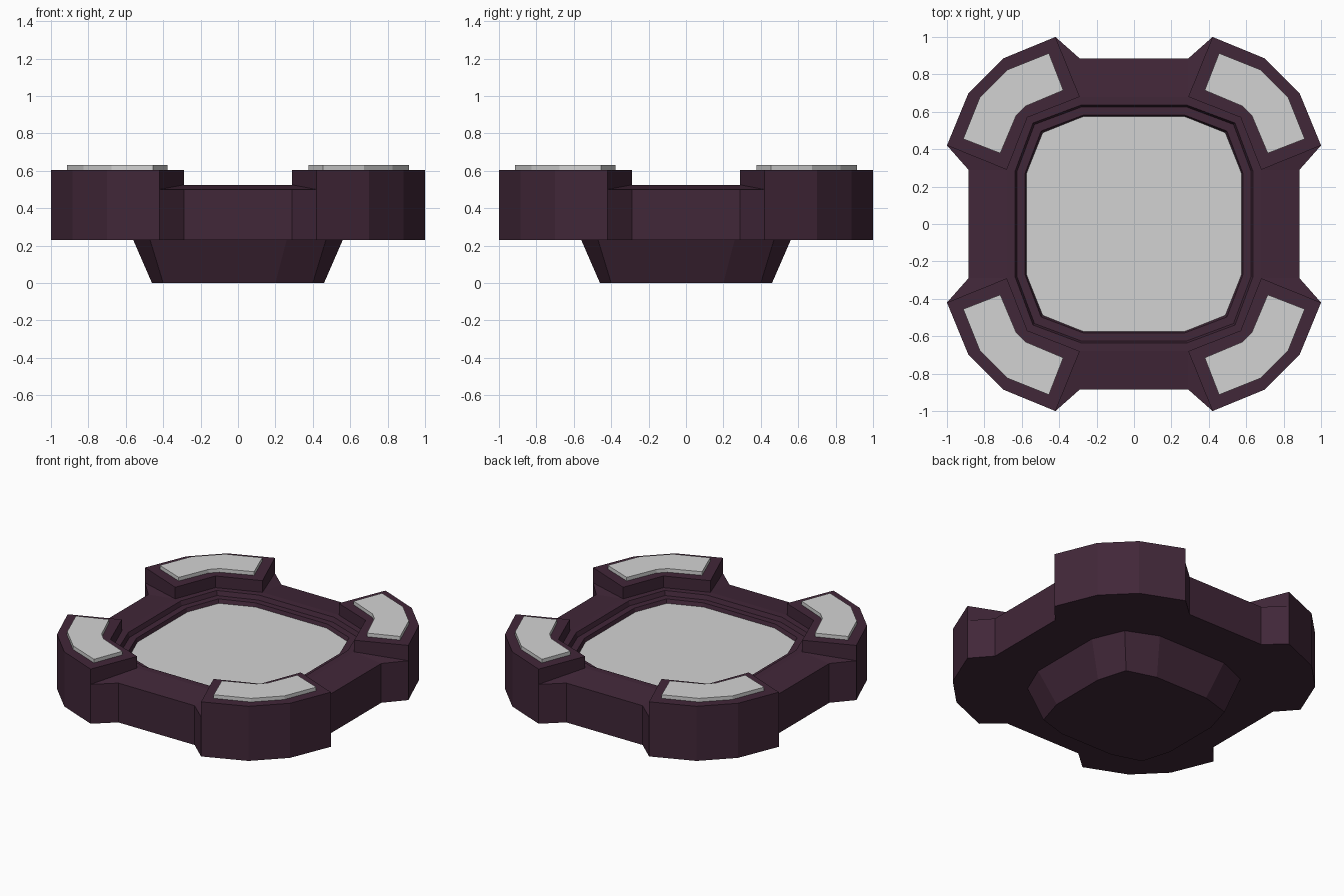
import bpy, bmesh, math

if "Cube" in bpy.data.objects:
    bpy.data.objects.remove(bpy.data.objects["Cube"])


def material(name, rgb):
    m = bpy.data.materials.new(name)
    m.diffuse_color = (*rgb, 1)
    m.use_nodes = True
    m.node_tree.nodes["Principled BSDF"].inputs["Base Color"].default_value = m.diffuse_color
    return m


PURPLE = material("dark_purple", (0.053, 0.020, 0.040))
PALE = material("pale_grey", (0.65, 0.65, 0.65))


def turn(p, q):
    """Rotate a point by q quarter turns about z."""
    x, y, z = p
    for _ in range(q):
        x, y = -y, x
    return (x, y, z)


def build(name, faces, mat, quarters=4):
    """Mesh from faces given as point lists, repeated in quarter turns."""
    bm = bmesh.new()
    for q in range(quarters):
        for f in faces:
            bm.faces.new([bm.verts.new(turn(p, q)) for p in f])
    bmesh.ops.remove_doubles(bm, verts=bm.verts, dist=0.0005)
    bmesh.ops.recalc_face_normals(bm, faces=bm.faces)
    me = bpy.data.meshes.new(name)
    bm.to_mesh(me)
    bm.free()
    me.materials.append(mat)
    ob = bpy.data.objects.new(name, me)
    bpy.context.collection.objects.link(ob)
    return ob


def at(p, z):
    return (p[0], p[1], z)


def wall(p, q, zp, zq, top):
    return [at(p, zp), at(q, zq), at(q, top), at(p, top)]


def ring_pts(half, flat, corner):
    """One quarter of a twelve-sided ring: end of one flat to start of the next."""
    return [(half, flat), (corner, corner), (flat, half), (-flat, half)]


def loft(sections):
    """Quarter faces joining twelve-sided rings (half, flat, corner, z)."""
    out = []
    for s, t in zip(sections, sections[1:]):
        a, b = ring_pts(*s[:3]), ring_pts(*t[:3])
        for i in range(3):
            out.append([at(a[i], s[3]), at(a[i + 1], s[3]),
                        at(b[i + 1], t[3]), at(b[i], t[3])])
    return out


def cap(half, flat, corner, z):
    """Full twelve-sided face."""
    return [turn(at(p, z), q) for q in range(4) for p in ring_pts(half, flat, corner)[:3]]


LOW, SILL, RIM, TOP = 0.23, 0.50, 0.525, 0.605

# Corner pods and linking side walls
a, b, c, d = (0.42, 1.0), (0.70, 0.885), (0.885, 0.70), (1.0, 0.42)
e, f, g = (0.68, 0.29), (0.57, 0.57), (0.29, 0.68)
h = (0.29, 0.885)
a2, g2, h2 = [(-p[0], p[1]) for p in (a, g, h)]
body = [[at(p, TOP) for p in (a, b, c, d, e, f, g)],
        [at(p, LOW) for p in (a, b, c, d, e, f, g)]]
body += [wall(p, q, LOW, LOW, TOP) for p, q in ((a, b), (b, c), (c, d))]
body += [wall(a, g, SILL, RIM, TOP), wall(d, e, SILL, RIM, TOP),
         wall(e, f, RIM, RIM, TOP), wall(f, g, RIM, RIM, TOP)]
body += [[at(h, SILL), at(h2, SILL), at(g2, RIM), at(g, RIM)],
         [at(a, SILL), at(h, SILL), at(g, RIM)],
         [at(a2, SILL), at(h2, SILL), at(g2, RIM)]]
body += [[at(p, LOW) for p in poly] for poly in ((h, h2, g2, g), (a, h, g), (a2, h2, g2))]
body += [wall(p, q, LOW, LOW, SILL) for p, q in ((a, h), (h, h2), (h2, a2))]

# Stepped inner rim
body += loft([(0.68, 0.29, 0.57, RIM), (0.635, 0.285, 0.54, RIM),
              (0.625, 0.283, 0.532, 0.495), (0.582, 0.272, 0.497, 0.495),
              (0.575, 0.27, 0.488, 0.47)])
# Underside and tapered foot
body += loft([(0.68, 0.29, 0.57, LOW), (0.56, 0.26, 0.47, LOW), (0.46, 0.20, 0.40, 0)])
build("platform_body", body, PURPLE)
build("foot_underside", [cap(0.46, 0.20, 0.40, 0)], PURPLE, 1).data.flip_normals()

# Pale centre plate
build("centre_plate", [cap(0.575, 0.27, 0.488, 0.47)], PALE, 1)

# Pale pads on the pods
pad = [(0.455, 0.913), (0.675, 0.825), (0.825, 0.675), (0.913, 0.455),
       (0.715, 0.378), (0.63, 0.58), (0.58, 0.63), (0.378, 0.715)]
pads = [[at(p, 0.63) for p in pad]]
pads += [wall(p, q, TOP, TOP, 0.63) for p, q in zip(pad, pad[1:] + pad[:1])]
build("corner_pads", pads, PALE)

# Make flat faces point the right way
for name in ("centre_plate", "foot_underside"):
    me = bpy.data.objects[name].data
    want = 1 if name == "centre_plate" else -1
    if me.polygons[0].normal.z * want < 0:
        me.flip_normals()
